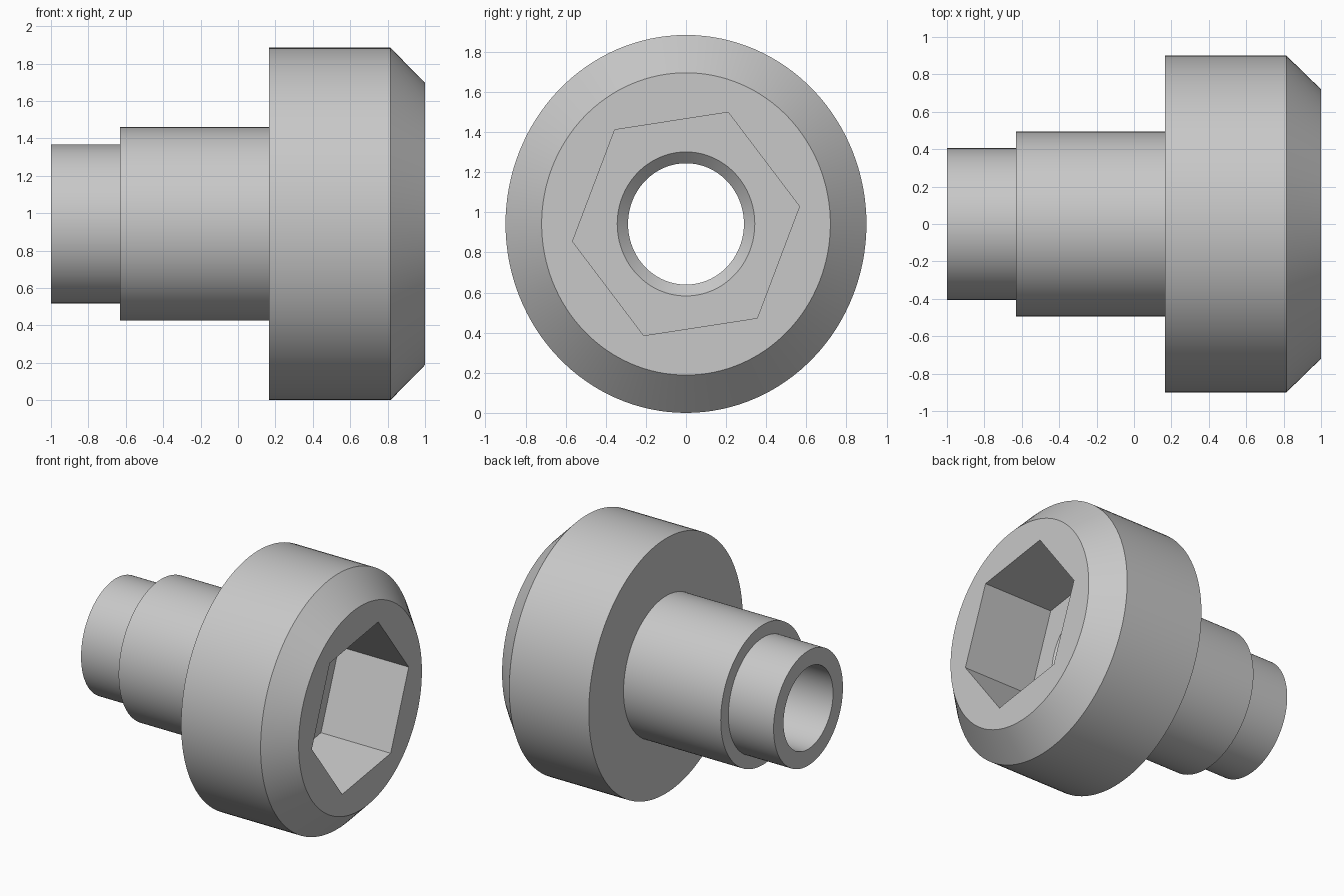
import bpy
import bmesh
from math import cos, sin, radians, tau

old = bpy.data.objects.get("Cube")
if old:
    bpy.data.objects.remove(old, do_unlink=True)

SIDES = 128
STRETCH = 1.047          # the round sections are slightly taller than wide
MID_Z = 0.9 * STRETCH
SOCKET_FLOOR = 0.43

steel = bpy.data.materials.new("grey_steel")
steel.use_nodes = True
grey = (0.58, 0.58, 0.58, 1)
steel.diffuse_color = grey
steel.node_tree.nodes["Principled BSDF"].inputs["Base Color"].default_value = grey


def make_object(name, bm):
    bmesh.ops.recalc_face_normals(bm, faces=bm.faces)
    mesh = bpy.data.meshes.new(name)
    bm.to_mesh(mesh)
    bm.free()
    obj = bpy.data.objects.new(name, mesh)
    bpy.context.collection.objects.link(obj)
    mesh.materials.append(steel)
    return obj


def ring(bm, x, radius, sides, turn=0.0):
    angles = [turn + tau * i / sides for i in range(sides)]
    return [bm.verts.new((x, radius * cos(a), MID_Z + STRETCH * radius * sin(a)))
            for a in angles]


def bridge(bm, a, b):
    n = len(a)
    for i in range(n):
        j = (i + 1) % n
        bm.faces.new((a[i], a[j], b[j], b[i]))


# Turned body: stepped shank, chamfered head, through bore with flared mouth
profile = [
    (-1.0, 0.289), (-1.0, 0.405), (-0.63, 0.405), (-0.63, 0.494),
    (0.165, 0.494), (0.165, 0.9), (0.815, 0.9), (1.0, 0.72),
    (1.0, 0.45), (SOCKET_FLOOR + 0.107, 0.45), (SOCKET_FLOOR - 0.054, 0.289),
]
bm = bmesh.new()
rings = [ring(bm, x, r, SIDES) for x, r in profile]
for k, r in enumerate(rings):
    bridge(bm, r, rings[(k + 1) % len(rings)])
body = make_object("socket_head_bushing", bm)

# Hexagonal socket cutter
bm = bmesh.new()
floor = ring(bm, SOCKET_FLOOR, 0.572, 6, radians(8.4))
mouth = ring(bm, 1.2, 0.572, 6, radians(8.4))
bridge(bm, floor, mouth)
bm.faces.new(floor)
bm.faces.new(mouth)
cutter = make_object("hex_socket_cutter", bm)
cutter.hide_render = True

cut = body.modifiers.new("hex_socket", "BOOLEAN")
cut.operation = "DIFFERENCE"
cut.solver = "EXACT"
cut.object = cutter

bpy.ops.object.select_all(action="DESELECT")
body.select_set(True)
bpy.context.view_layer.objects.active = body
bpy.ops.object.modifier_apply(modifier=cut.name)
bpy.data.objects.remove(cutter, do_unlink=True)
bpy.ops.object.shade_smooth_by_angle(angle=radians(25))
